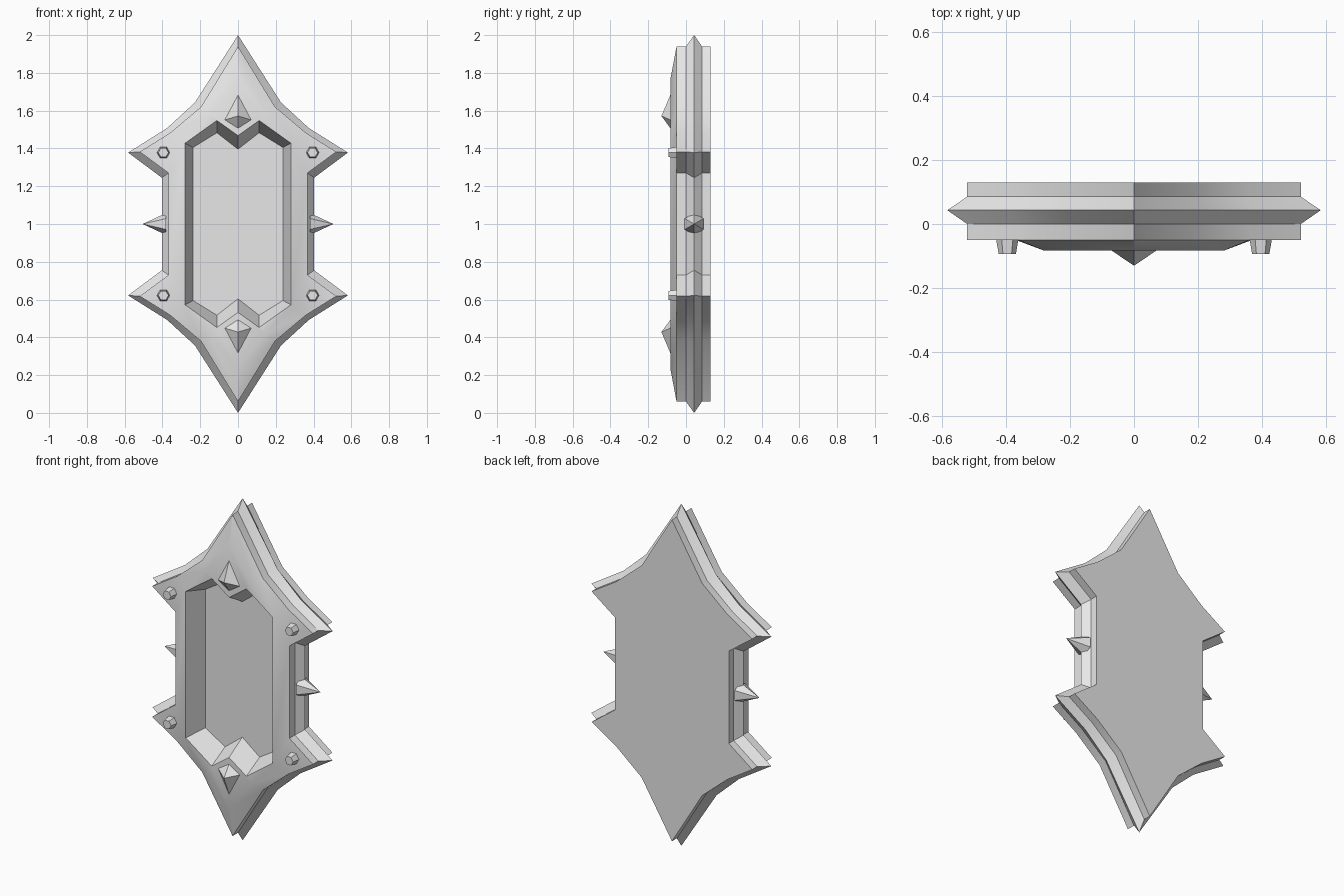
import bpy
import bmesh
from math import pi
from mathutils import Matrix, Vector

cube = bpy.data.objects.get("Cube")
if cube:
    bpy.data.objects.remove(cube, do_unlink=True)

grey = bpy.data.materials.new("light_grey")
grey.use_nodes = True
grey.diffuse_color = (0.8, 0.8, 0.8, 1)
grey.node_tree.nodes["Principled BSDF"].inputs["Base Color"].default_value = (0.8, 0.8, 0.8, 1)


def finish(bm, name, smooth=False):
    """Turn a bmesh into a named, coloured object."""
    bmesh.ops.recalc_face_normals(bm, faces=bm.faces)
    mesh = bpy.data.meshes.new(name)
    bm.to_mesh(mesh)
    bm.free()
    mesh.materials.append(grey)
    obj = bpy.data.objects.new(name, mesh)
    bpy.context.collection.objects.link(obj)
    if smooth:
        bpy.ops.object.select_all(action="DESELECT")
        obj.select_set(True)
        bpy.context.view_layer.objects.active = obj
        bpy.ops.object.shade_smooth_by_angle(angle=pi / 6)
    return obj


def ring(quarter, y):
    """Mirror a quarter outline (x, height from centre) into a closed loop."""
    right = quarter + [(x, -z) for x, z in reversed(quarter)]
    left = [(-x, z) for x, z in reversed(right[1:-1])]
    return [(x, y, z + 1) for x, z in right + left]


def add_face(bm, cache, points):
    """Add a face, sharing vertices and skipping collapsed ones."""
    verts = []
    for p in points:
        key = tuple(round(c, 4) for c in p)
        if key not in cache:
            cache[key] = bm.verts.new(p)
        if cache[key] not in verts:
            verts.append(cache[key])
    if len(verts) > 2:
        bm.faces.new(verts)


# Frame: quarter outlines from the top tip round to the side notch
wall = [(0, 0.94), (0.196, 0.62), (0.36, 0.482), (0.52, 0.382), (0.368, 0.27)]
ridge = [(0, 1.0), (0.228, 0.643), (0.375, 0.508), (0.582, 0.378), (0.403, 0.245)]
shelf = wall[:3] + [wall[2], wall[4]]
plateau = [(0, 0.765), (0.15, 0.58)] + [(0.28, 0.428)] * 3
rim = [(0, 0.468), (0.112, 0.548)] + [(0.28, 0.428)] * 3
floor = [(0, 0.396), (0.112, 0.483)] + [(0.238, 0.405)] * 3

layers = [(wall, 0.13), (wall, 0.085), (ridge, 0.043), (wall, 0), (wall, -0.05),
          (shelf, -0.05), (plateau, -0.083), (rim, -0.083), (floor, 0.04)]
loops = [ring(q, y) for q, y in layers]
bm, cache = bmesh.new(), {}
for a, b in zip(loops, loops[1:]):
    for i in range(len(a)):
        j = (i + 1) % len(a)
        add_face(bm, cache, (a[i], a[j], b[j], b[i]))
add_face(bm, cache, loops[0])
add_face(bm, cache, loops[-1])
finish(bm, "frame", smooth=True)

# Kite-shaped gems above and below the recess
for name, s in (("upper_gem", 1), ("lower_gem", -1)):
    bm, cache = bmesh.new(), {}
    kite = [(x, -0.08, 1 + s * z) for x, z in
            ((0, 0.69), (0.074, 0.55), (0, 0.503), (-0.074, 0.55))]
    apex = (0, -0.13, 1 + s * 0.572)
    for i in range(4):
        add_face(bm, cache, (kite[i], kite[(i + 1) % 4], apex))
    add_face(bm, cache, kite)
    finish(bm, name)


def cone(name, start, end, r1, r2, turn=0):
    """Six-sided cone running from start to end."""
    start, end = Vector(start), Vector(end)
    axis = end - start
    place = (Matrix.Translation((start + end) / 2)
             @ axis.to_track_quat("Z", "Y").to_matrix().to_4x4()
             @ Matrix.Rotation(turn, 4, "Z"))
    bm = bmesh.new()
    bmesh.ops.create_cone(bm, cap_ends=True, segments=6, radius1=r1,
                          radius2=r2, depth=axis.length, matrix=place)
    bmesh.ops.remove_doubles(bm, verts=bm.verts, dist=0.0001)
    finish(bm, name)


# Corner studs and side spikes
for side, sx in (("left", 1), ("right", -1)):
    for level, sz in (("upper", 1), ("lower", -1)):
        x, z = sx * 0.395, 1 + sz * 0.378
        cone(f"{level}_{side}_stud", (x, -0.04, z), (x, -0.093, z), 0.036, 0.027, pi / 2)
    cone(f"{side}_spike", (sx * 0.38, 0.043, 1), (sx * 0.505, 0.043, 1), 0.058, 0)
